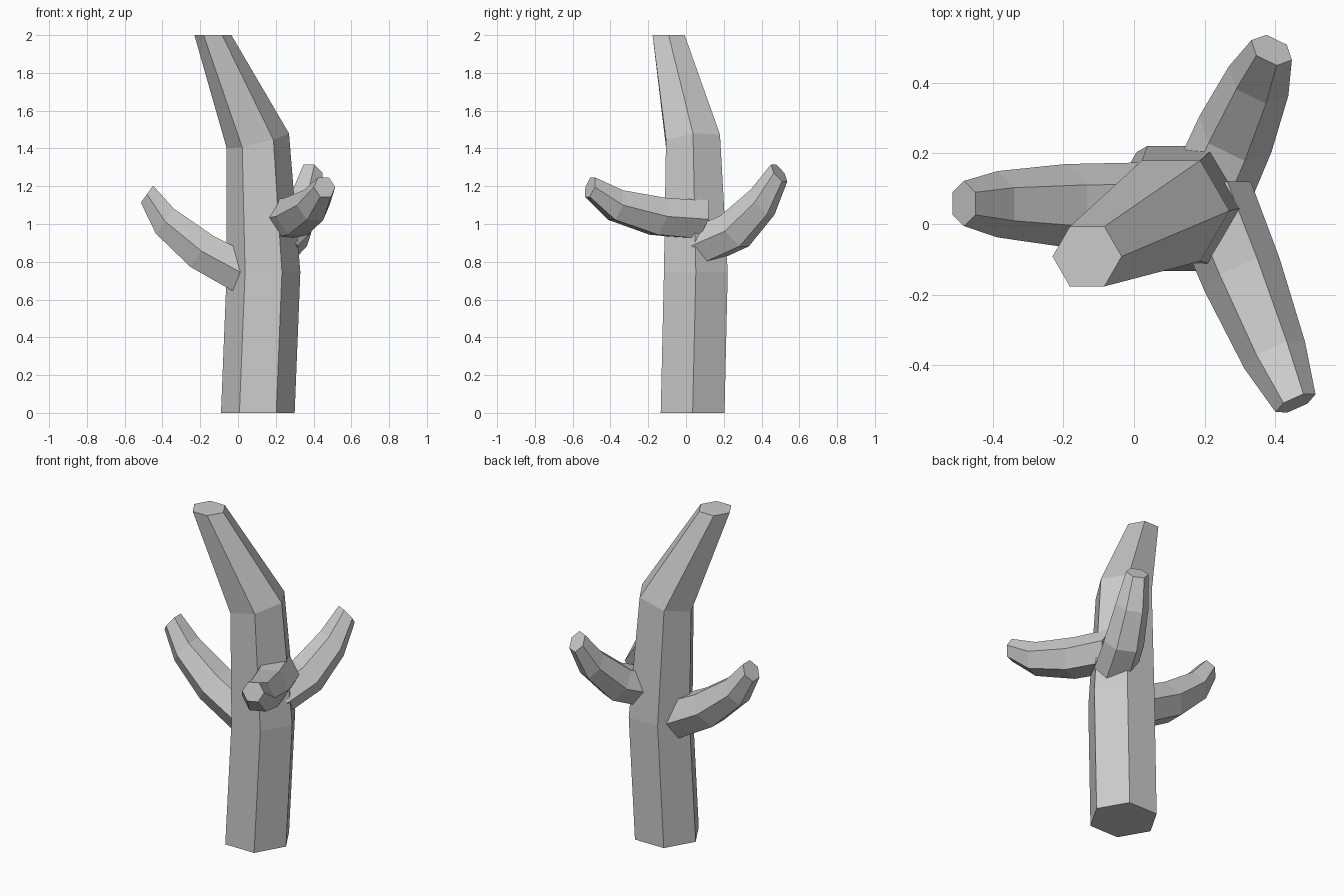
import bpy, bmesh, math
from mathutils import Vector

if "Cube" in bpy.data.objects:
    bpy.data.objects.remove(bpy.data.objects["Cube"])

SIDES = 6


def loft(name, rings):
    """Flat-faced hexagonal tube; each ring is (centre, radius, u axis, v axis)."""
    bm = bmesh.new()
    loops = []
    for c, r, u, v in rings:
        loop = []
        for i in range(SIDES):
            a = math.tau * i / SIDES
            loop.append(bm.verts.new(Vector(c) + r * (math.cos(a) * Vector(u) + math.sin(a) * Vector(v))))
        loops.append(loop)
    for lo, hi in zip(loops, loops[1:]):
        for i in range(SIDES):
            j = (i + 1) % SIDES
            bm.faces.new((lo[i], lo[j], hi[j], hi[i]))
    bm.faces.new(loops[0][::-1])
    bm.faces.new(loops[-1])
    bmesh.ops.recalc_face_normals(bm, faces=bm.faces[:])
    mesh = bpy.data.meshes.new(name)
    bm.to_mesh(mesh)
    bm.free()
    obj = bpy.data.objects.new(name, mesh)
    bpy.context.collection.objects.link(obj)
    return obj


def branch(name, azimuth, tilt, stations):
    """Tapered bent branch whose rings all face one direction."""
    az, t = math.radians(azimuth), math.radians(tilt)
    d = Vector((math.cos(az) * math.cos(t), math.sin(az) * math.cos(t), math.sin(t)))
    side = Vector((math.sin(az), -math.cos(az), 0))
    up = side.cross(d)
    return loft(name, [(c, r, side, up) for c, r in stations])


# Trunk: upright hexagon, slightly tilted at the bend, leaning at the top
X, Y = (1, 0, 0), (0, 1, 0)
loft("trunk", [
    ((0.105, 0.035, 0.0), 0.195, X, Y),
    ((0.135, 0.052, 0.745), 0.195, X, Y),
    ((0.105, 0.037, 1.44), 0.165, (1, 0, 0.24), (0, 1, 0.10)),
    ((-0.133, -0.092, 2.0), 0.098, X, Y),
])

# Three branches, bases buried in the trunk
branch("left_branch", 180, 36, [
    ((0.05, 0.05, 0.725), 0.125),
    ((-0.193, 0.052, 0.856), 0.118),
    ((-0.387, 0.056, 1.015), 0.094),
    ((-0.482, 0.058, 1.158), 0.064),
])
branch("back_branch", 64, 36, [
    ((0.21, 0.08, 0.885), 0.118),
    ((0.288, 0.256, 0.962), 0.114),
    ((0.353, 0.405, 1.115), 0.094),
    ((0.390, 0.493, 1.27), 0.064),
])
branch("front_branch", -66, 16, [
    ((0.22, 0.07, 1.025), 0.122),
    ((0.307, -0.145, 1.04), 0.116),
    ((0.399, -0.372, 1.10), 0.094),
    ((0.458, -0.508, 1.195), 0.062),
])
